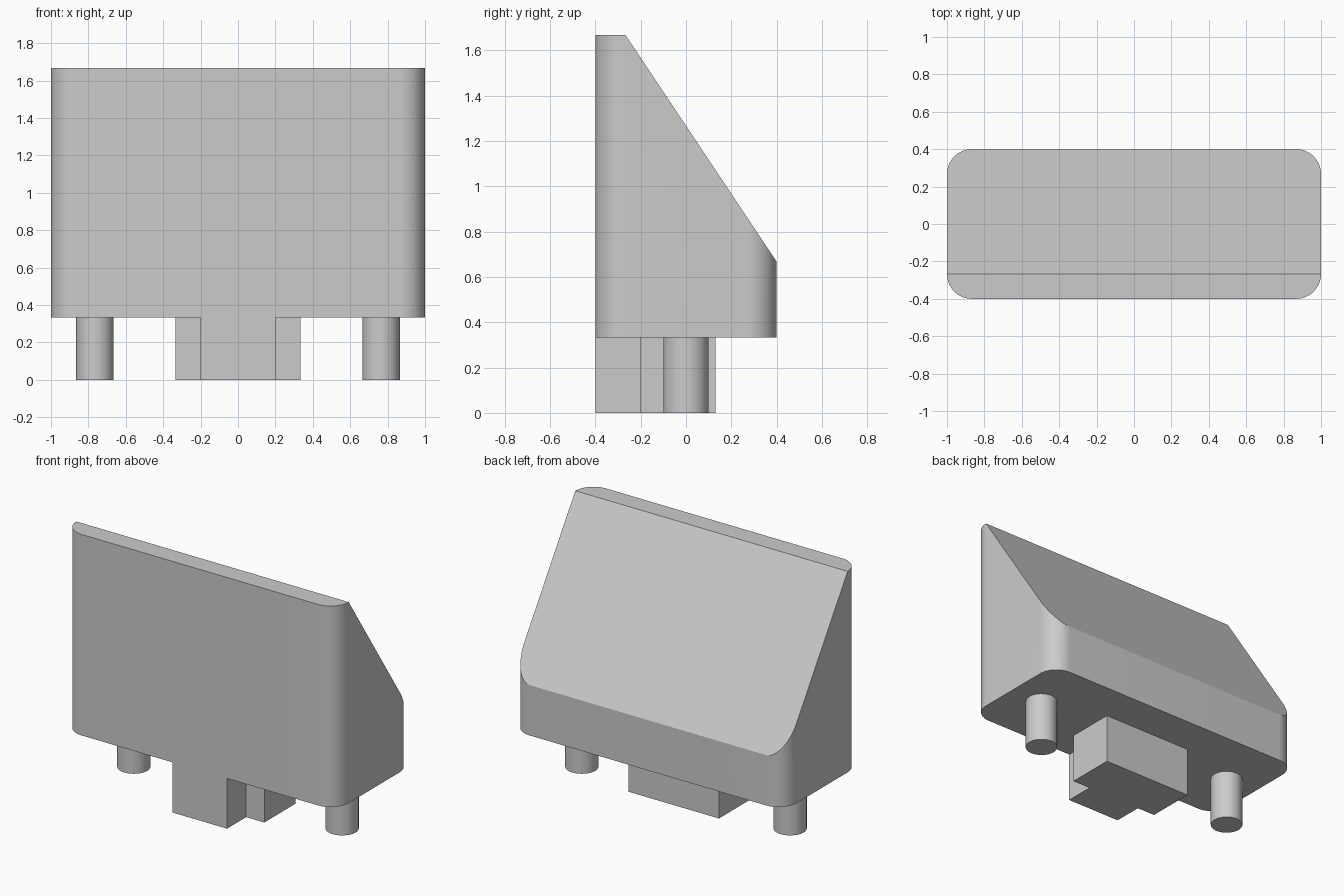
import bpy, bmesh, math
from mathutils import Vector

cube = bpy.data.objects.get("Cube")
if cube:
    bpy.data.objects.remove(cube, do_unlink=True)

grey = bpy.data.materials.new("plain grey")
grey.use_nodes = True
colour = (0.6, 0.6, 0.6, 1)
grey.diffuse_color = colour
grey.node_tree.nodes["Principled BSDF"].inputs["Base Color"].default_value = colour

BASE, TOP = 0.333, 1.667


def rounded_rectangle(hx, hy, r, steps=16):
    """Counter-clockwise outline with round corners."""
    points = []
    for corner, (sx, sy) in enumerate([(1, 1), (-1, 1), (-1, -1), (1, -1)]):
        for i in range(steps + 1):
            a = math.pi / 2 * (corner + i / steps)
            points.append((sx * (hx - r) + r * math.cos(a),
                           sy * (hy - r) + r * math.sin(a)))
    return points


def prism(name, outline, z0, z1, cut=None):
    """Extrude an outline upward, optionally slicing off one side of a plane."""
    bm = bmesh.new()
    face = bm.faces.new([bm.verts.new((x, y, z0)) for x, y in outline])
    new = bmesh.ops.extrude_face_region(bm, geom=[face], use_keep_orig=True)["geom"]
    verts = [v for v in new if isinstance(v, bmesh.types.BMVert)]
    bmesh.ops.translate(bm, verts=verts, vec=(0, 0, z1 - z0))
    if cut:
        point, normal = cut
        geom = bm.verts[:] + bm.edges[:] + bm.faces[:]
        sliced = bmesh.ops.bisect_plane(bm, geom=geom, plane_co=point,
                                        plane_no=normal, clear_outer=True)
        edges = [e for e in sliced["geom_cut"] if isinstance(e, bmesh.types.BMEdge)]
        bmesh.ops.contextual_create(bm, geom=edges)
    bmesh.ops.recalc_face_normals(bm, faces=bm.faces)
    mesh = bpy.data.meshes.new(name)
    bm.to_mesh(mesh)
    bm.free()
    obj = bpy.data.objects.new(name, mesh)
    bpy.context.collection.objects.link(obj)
    mesh.materials.append(grey)
    bpy.ops.object.select_all(action="DESELECT")
    obj.select_set(True)
    bpy.context.view_layer.objects.active = obj
    bpy.ops.object.shade_smooth_by_angle(angle=math.radians(25))
    return obj


# Rounded block with a sloping back
slope_start, slope_end = Vector((0, -0.267, TOP)), Vector((0, 0.4, 0.667))
along = slope_end - slope_start
prism("wedge_body", rounded_rectangle(1, 0.4, 0.133), BASE, TOP,
      cut=(slope_start, Vector((0, -along.z, along.y))))

# T-shaped key under the middle, flush with the front
half = [(0.2, -0.4), (0.2, -0.2), (0.333, -0.2), (0.333, 0.13)]
prism("key_block", half + [(-x, y) for x, y in reversed(half)], 0, BASE)

# Round pegs on either side
for side, sx in (("left", 1), ("right", -1)):
    circle = [(sx * 0.765 + 0.1 * math.cos(a), 0.1 * math.sin(a))
              for a in (math.tau * i / 48 for i in range(48))]
    prism(side + "_peg", circle, 0, BASE)
